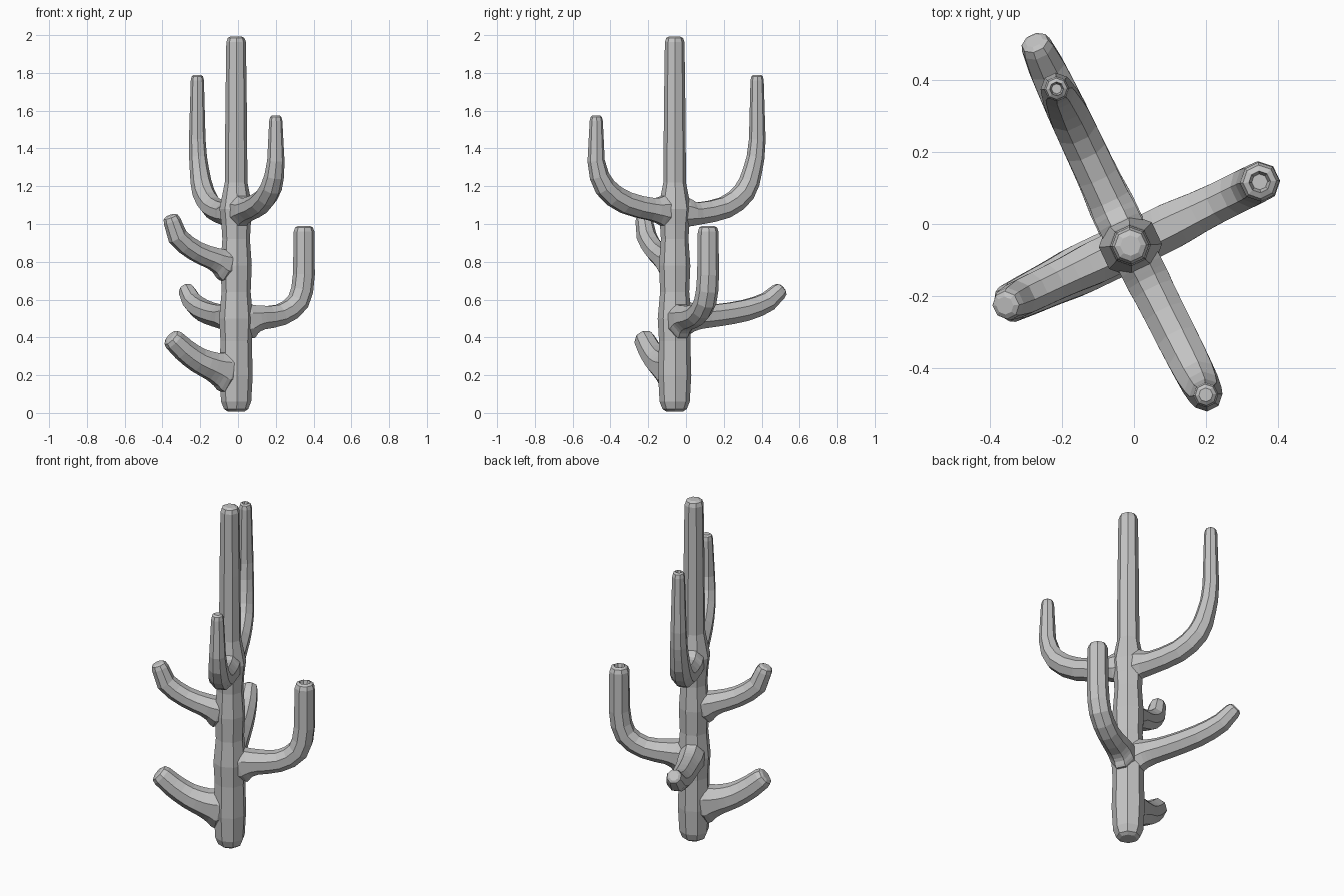
import bpy, bmesh, math
from mathutils import Vector

if "Cube" in bpy.data.objects:
    bpy.data.objects.remove(bpy.data.objects["Cube"])

AXIS = Vector((-0.01, -0.06, 0))
grey = bpy.data.materials.new("plain grey")
grey.diffuse_color = (0.55, 0.55, 0.55, 1)
grey.use_nodes = True
grey.node_tree.nodes["Principled BSDF"].inputs["Base Color"].default_value = grey.diffuse_color


def rounded_path(pts):
    """Insert a spline midpoint between neighbouring (r, z, radius) points."""
    v = [Vector(p) for p in pts]
    out = [v[0]]
    for i in range(len(v) - 1):
        a, b = v[i], v[i + 1]
        if 0 < i < len(v) - 2:
            out.append((a + b) * 0.5625 - (v[i - 1] + v[i + 2]) * 0.0625)
        out.append(b)
    return out


def tube(name, direction, pts, dimple=False, curved=True, max_side=1.0):
    """Eight-sided tube; pts are (distance from trunk axis, height, radius)."""
    d = Vector((direction[0], direction[1], 0)).normalized()
    side = Vector((-d.y, d.x, 0))
    pts = rounded_path(pts) if curved else pts
    path = [(d * r + Vector((0, 0, z)), rad) for r, z, rad in pts]
    # rounded tip
    tip, rad = path[-1]
    t = (tip - path[-2][0]).normalized()
    path[-1] = (tip - t * 0.03, rad)
    path += [(tip - t * 0.008, rad * 0.85), (tip, rad * 0.55)]
    if dimple:
        path.append((tip - t * 0.03, rad * 0.4))
    bm = bmesh.new()
    rings = []
    for i, (p, rad) in enumerate(path):
        if i >= len(pts) - 1:
            tan = t
        elif i == 0:
            tan = (path[1][0] - p).normalized()
        else:
            tan = ((p - path[i - 1][0]).normalized()
                   + (path[i + 1][0] - p).normalized()).normalized()
        up = tan.cross(side)
        ring = []
        for k in range(8):
            a = math.radians(22.5 + 45 * k)
            off = side * math.cos(a) * min(rad, max_side) + up * math.sin(a) * rad
            ring.append(bm.verts.new(AXIS + p + off))
        rings.append(ring)
    for a, b in zip(rings, rings[1:]):
        for k in range(8):
            bm.faces.new((a[k], a[(k + 1) % 8], b[(k + 1) % 8], b[k]))
    bm.faces.new(rings[0])
    bm.faces.new(rings[-1])
    bmesh.ops.recalc_face_normals(bm, faces=bm.faces)
    me = bpy.data.meshes.new(name)
    bm.to_mesh(me)
    bm.free()
    me.materials.append(grey)
    ob = bpy.data.objects.new(name, me)
    bpy.context.collection.objects.link(ob)
    return ob


BACK, FRONT = (-0.426, 0.905), (0.451, -0.892)
RIGHT, LEFT = (0.897, 0.442), (-0.902, -0.431)

# trunk
trunk = tube("cactus_trunk", BACK, [
    (0, 0.008, 0.045), (0, 0.02, 0.064), (0, 0.06, 0.08), (0, 0.2, 0.088), (0, 0.38, 0.083),
    (0, 0.50, 0.09), (0, 0.64, 0.077), (0, 0.78, 0.083), (0, 0.92, 0.073),
    (0, 1.0, 0.078), (0, 1.08, 0.088), (0, 1.15, 0.074), (0, 1.22, 0.06),
    (0, 1.6, 0.057), (0, 1.993, 0.052)], curved=False)

# arms: the base starts inside the trunk and flares vertically where it leaves it
arms = [
    tube("upper_back_arm", BACK, [
        (0.005, 1.06, 0.05), (0.05, 1.06, 0.088), (0.09, 1.057, 0.075), (0.14, 1.056, 0.063),
        (0.294, 1.087, 0.061), (0.406, 1.167, 0.06), (0.457, 1.288, 0.051),
        (0.483, 1.447, 0.044), (0.482, 1.79, 0.035)], True, max_side=0.066),
    tube("upper_front_arm", FRONT, [
        (0.008, 1.07, 0.05), (0.05, 1.07, 0.088), (0.09, 1.073, 0.076), (0.14, 1.079, 0.064),
        (0.29, 1.113, 0.062), (0.413, 1.195, 0.058), (0.466, 1.335, 0.046),
        (0.465, 1.575, 0.035)], max_side=0.066),
    tube("right_arm", RIGHT, [
        (0.01, 0.46, 0.06), (0.06, 0.485, 0.105), (0.1, 0.497, 0.084), (0.15, 0.505, 0.068),
        (0.265, 0.52, 0.06), (0.367, 0.59, 0.06), (0.4, 0.733, 0.058),
        (0.401, 0.99, 0.055)], True, max_side=0.07),
    tube("left_upper_arm", LEFT, [
        (0.012, 0.77, 0.05), (0.055, 0.785, 0.096), (0.095, 0.802, 0.074), (0.14, 0.82, 0.062),
        (0.238, 0.857, 0.056), (0.344, 0.934, 0.054), (0.387, 1.045, 0.046)], max_side=0.064),
    tube("left_lower_arm", LEFT, [
        (0.01, 0.21, 0.06), (0.05, 0.22, 0.12), (0.09, 0.232, 0.1), (0.14, 0.248, 0.08),
        (0.222, 0.28, 0.069), (0.308, 0.336, 0.063), (0.388, 0.405, 0.058)], max_side=0.075),
    tube("rear_middle_arm", BACK, [
        (0.013, 0.5, 0.06), (0.055, 0.503, 0.098), (0.1, 0.506, 0.08), (0.15, 0.509, 0.068),
        (0.242, 0.516, 0.063), (0.411, 0.542, 0.06), (0.546, 0.59, 0.054),
        (0.63, 0.66, 0.046)], max_side=0.07),
]

# fuse everything into one skin
for arm in arms:
    m = trunk.modifiers.new("join_" + arm.name, 'BOOLEAN')
    m.operation = 'UNION'
    m.solver = 'EXACT'
    m.object = arm
dg = bpy.context.evaluated_depsgraph_get()
fused = bpy.data.meshes.new_from_object(trunk.evaluated_get(dg))
trunk.modifiers.clear()
trunk.data = fused
trunk.name = "cactus_body"
for arm in arms:
    bpy.data.objects.remove(arm)
